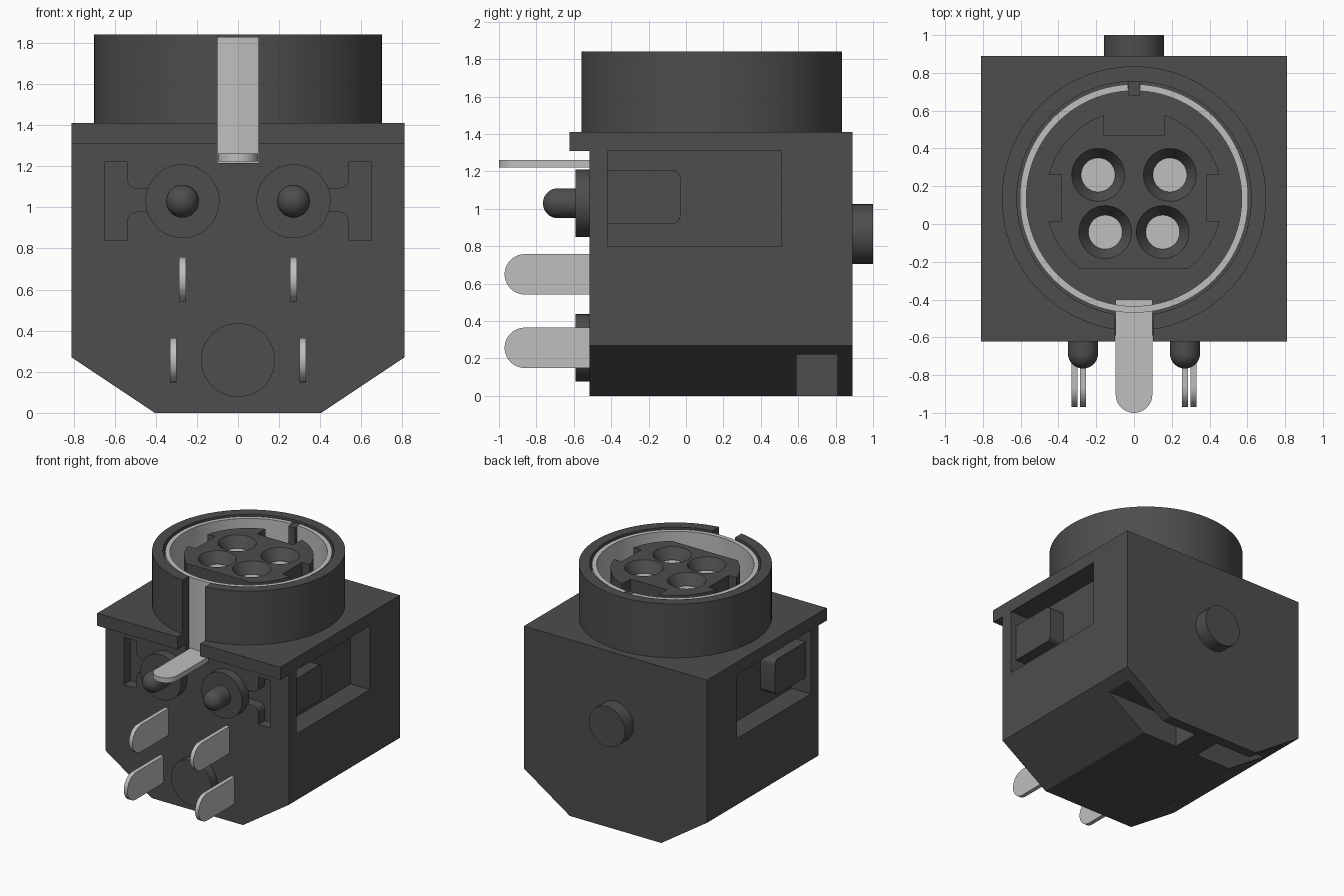
import bpy, bmesh, math
from mathutils import Vector

if "Cube" in bpy.data.objects:
    bpy.data.objects.remove(bpy.data.objects["Cube"])


def material(name, v):
    m = bpy.data.materials.new(name)
    m.use_nodes = True
    m.diffuse_color = (v, v, v, 1)
    m.node_tree.nodes["Principled BSDF"].inputs["Base Color"].default_value = (v, v, v, 1)
    return m


PLASTIC = material("dark grey plastic", 0.075)
METAL = material("light grey metal", 0.52)
CY = 0.135  # socket centre in y


def finish(name, bm, mat):
    bmesh.ops.recalc_face_normals(bm, faces=bm.faces)
    me = bpy.data.meshes.new(name)
    bm.to_mesh(me)
    bm.free()
    me.materials.append(mat)
    ob = bpy.data.objects.new(name, me)
    bpy.context.collection.objects.link(ob)
    return ob


def place(axis, u, v, t):
    """2D point (u, v) at distance t along the axis."""
    return Vector({"x": (t, u, v), "y": (u, t, v), "z": (u, v, t)}[axis])


def prism(name, pts, axis, t0, t1, mat=PLASTIC):
    bm = bmesh.new()
    a = [bm.verts.new(place(axis, u, v, t0)) for u, v in pts]
    b = [bm.verts.new(place(axis, u, v, t1)) for u, v in pts]
    bm.faces.new(a)
    bm.faces.new(b[::-1])
    for i in range(len(a)):
        j = (i + 1) % len(a)
        bm.faces.new((a[i], a[j], b[j], b[i]))
    return finish(name, bm, mat)


def box(name, x0, x1, y0, y1, z0, z1, mat=PLASTIC):
    return prism(name, [(x0, y0), (x1, y0), (x1, y1), (x0, y1)], "z", z0, z1, mat)


def lathe(name, profile, axis, cu, cv, mat=PLASTIC, n=48):
    """Solid of revolution from (radius, distance) pairs, capped at both ends."""
    bm = bmesh.new()
    rings = [[bm.verts.new(place(axis, cu + r * math.cos(k * math.tau / n),
                                 cv + r * math.sin(k * math.tau / n), t))
              for k in range(n)] for r, t in profile]
    for a, b in zip(rings, rings[1:]):
        for k in range(n):
            j = (k + 1) % n
            bm.faces.new((a[k], a[j], b[j], b[k]))
    bm.faces.new(rings[0])
    bm.faces.new(rings[-1][::-1])
    return finish(name, bm, mat)


def arc(cx, cy, r, a0, a1, n):
    return [(cx + r * math.cos(math.radians(a0 + (a1 - a0) * i / n)),
             cy + r * math.sin(math.radians(a0 + (a1 - a0) * i / n))) for i in range(n + 1)]


def cut(target, *cutters):
    for c in cutters:
        c.hide_render = True
        m = target.modifiers.new("cut", "BOOLEAN")
        m.operation, m.solver, m.object = "DIFFERENCE", "EXACT", c
        bpy.context.view_layer.objects.active = target
        bpy.ops.object.modifier_apply(modifier=m.name)


def discard(*obs):
    for o in obs:
        bpy.data.objects.remove(o)


def sided(s, x0, x1):
    return sorted((s * x0, s * x1))


# Housing with chamfered bottom, front lip and round tower
housing = prism("housing", [(-.405, 0), (.405, 0), (.81, .27), (.81, 1.41), (-.81, 1.41), (-.81, .27)],
                "y", -.515, .89)
lip = box("front_lip", -.81, .81, -.622, -.515, 1.31, 1.41)
tower = lathe("socket_tower", [(.70, 1.41), (.70, 1.84)], "z", 0, CY, n=96)

# Socket bore and front slot shared by the three shells
bore = lathe("bore_cutter", [(.62, 1.215), (.62, 2)], "z", 0, CY, n=96)
slot = box("slot_cutter", -.1, .1, -.8, -.3, 1.215, 2)
cut(housing, bore, slot)
cut(lip, slot)
cut(tower, bore, slot)
discard(bore, slot)

# Side windows, front T recesses and bottom notches
for s in (-1, 1):
    x0, x1 = sided(s, .64, .9)
    window = box("window_cutter", x0, x1, -.42, .51, .80, 1.31)
    x0, x1 = sided(s, .10, .9)
    notch = box("notch_cutter", x0, x1, .59, .81, -.1, .22)
    tee = [(.40, .98), (.49, .98)] + arc(.49, .93, .05, 90, 0, 4) + \
          [(.54, .84), (.65, .84), (.65, 1.22), (.54, 1.22)] + \
          arc(.49, 1.14, .05, 0, -90, 4) + [(.40, 1.09)]
    recess = prism("recess_cutter", [(s * x, z) for x, z in tee], "y", -.6, -.43)
    cut(housing, window, notch, recess)
    discard(window, notch, recess)

    # Latch block inside each window
    side = "left" if s > 0 else "right"
    x0, x1 = sided(s, .63, .765)
    prism(side + "_latch", [(-.425, .92)] + arc(-.07, .96, .04, -90, 0, 5)
          + arc(-.07, 1.165, .04, 0, 90, 5) + [(-.425, 1.205)], "x", x0, x1)

    # Standoff disc with domed locating peg
    lathe(side + "_standoff", [(.18, -.50), (.18, -.59)], "y", s * .27, 1.03)
    dome = [(.08 * math.cos(a), -.685 - .08 * math.sin(a))
            for a in (math.radians(d) for d in range(0, 90, 11))]
    lathe(side + "_locating_peg", [(.08, -.58)] + dome, "y", s * .27, 1.03, n=32)

    # Contact blades
    for tag, x, z in (("upper", .27, .65), ("lower", .315, .257)):
        x0, x1 = sided(s, x - .016, x + .016)
        prism(f"{side}_{tag}_blade", [(-.49, z + .108)] + arc(-.862, z, .108, 90, 270, 20)
              + [(-.49, z - .108)], "x", x0, x1, METAL)

lathe("lower_standoff", [(.18, -.50), (.18, -.59)], "y", 0, .257)
lathe("rear_peg", [(.16, .88), (.16, 1.0)], "y", 0, .865)

# Metal shield ring, open at the rear, with its key rib
prism("shield_ring", arc(0, CY, .605, 93, 447, 96) + arc(0, CY, .57, 447, 93, 96),
      "z", 1.215, 1.83, METAL)
box("key_rib", -.028, .028, .68, .77, 1.21, 1.82)

# Shield pin bent out to the front
prism("shield_pin", [(.097, -.40), (-.097, -.40)] + arc(0, -.903, .097, 180, 360, 20),
      "z", 1.222, 1.262, METAL)

# Insulator core with keyways and a flat
R = .47
half = [(0, .47), (.16, .47)] + arc(0, CY, R, 70, 15.5, 12) + [(.385, .262), (.385, .015)] \
    + arc(0, CY, R, -15, -52, 8)
core = prism("insulator_core", half + [(-x, y) for x, y in half[:0:-1]], "z", 1.21, 1.80)

# Countersunk contact holes with metal bottoms
for i, (x, y) in enumerate([(-.19, .26), (.19, .26), (-.152, -.043), (.152, -.043)]):
    sink = lathe("sink_cutter", [(.09, 1.68), (.09, 1.72), (.14, 1.80), (.14, 1.9)], "z", x, y)
    cut(core, sink)
    discard(sink)
    lathe(f"socket_contact_{i + 1}", [(.092, 1.66), (.092, 1.715)], "z", x, y, METAL)

# Smooth round surfaces, keep hard edges
bpy.ops.object.select_all(action="DESELECT")
for o in bpy.context.collection.objects:
    if o.type == "MESH":
        o.select_set(True)
        bpy.context.view_layer.objects.active = o
bpy.ops.object.shade_smooth_by_angle(angle=math.radians(30))
